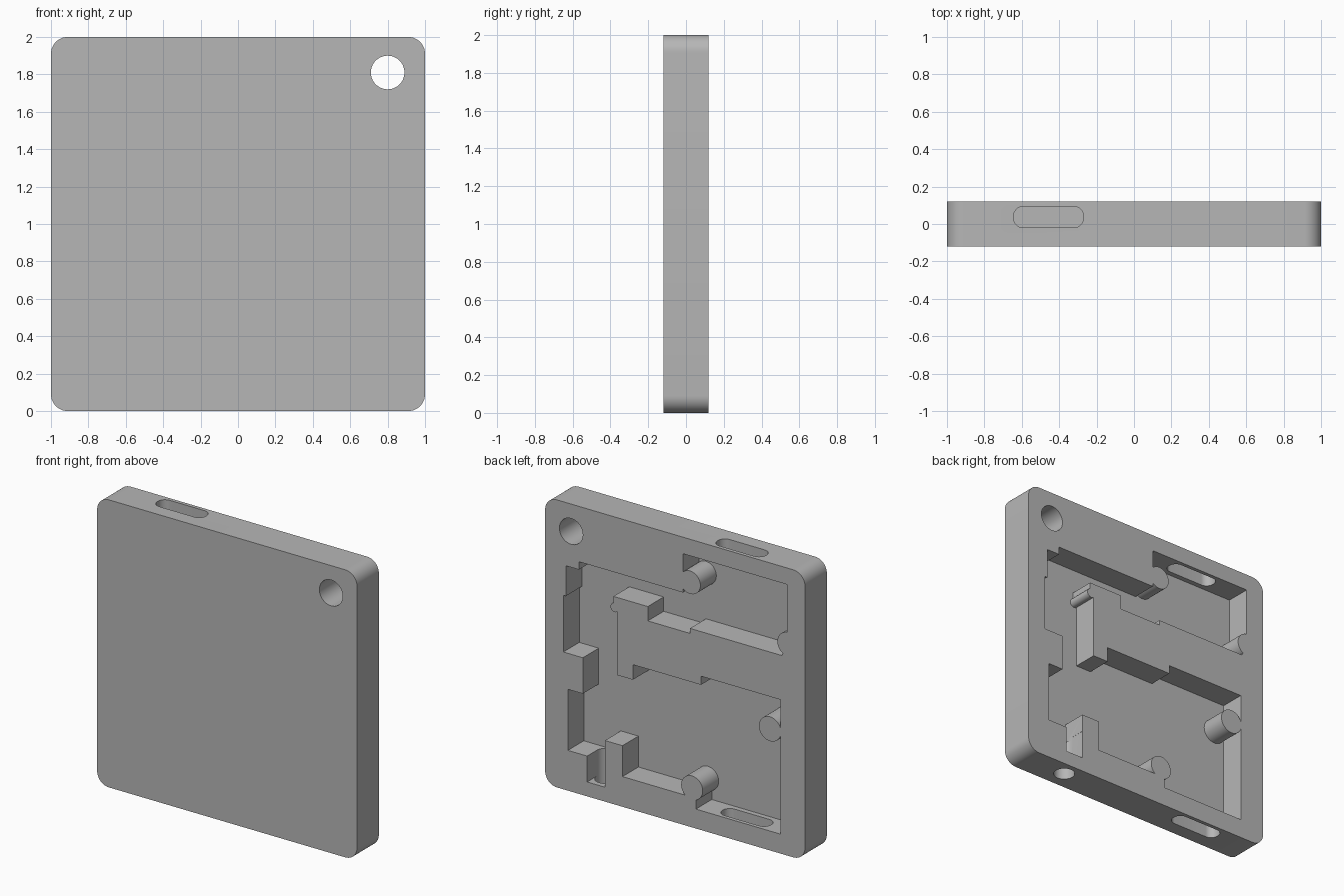
import bpy, bmesh, math

cube = bpy.data.objects.get("Cube")
if cube:
    bpy.data.objects.remove(cube, do_unlink=True)

HALF_T = 0.12      # half thickness of the plate
FLOOR = -0.055     # depth of the pocket floor


def prism(name, outline, lo, hi, axis="y"):
    """Extrude a closed outline along y (outline in x, z) or z (outline in x, y)."""
    bm = bmesh.new()
    place = (lambda a, b, h: (a, h, b)) if axis == "y" else (lambda a, b, h: (a, b, h))
    base = bm.faces.new([bm.verts.new(place(a, b, lo)) for a, b in outline])
    moved = bmesh.ops.extrude_face_region(bm, geom=[base], use_keep_orig=True)["geom"]
    for v in moved:
        if isinstance(v, bmesh.types.BMVert):
            v.co["xyz".index(axis)] = hi
    bmesh.ops.recalc_face_normals(bm, faces=bm.faces[:])
    mesh = bpy.data.meshes.new(name)
    bm.to_mesh(mesh)
    bm.free()
    obj = bpy.data.objects.new(name, mesh)
    bpy.context.collection.objects.link(obj)
    return obj


def circle(cx, cy, r, n=40):
    return [(cx + r * math.cos(math.tau * i / n), cy + r * math.sin(math.tau * i / n))
            for i in range(n)]


def rounded_rect(cx, cy, half_w, half_h, r, n=10):
    pts = []
    for q, (sx, sy) in enumerate([(1, 1), (-1, 1), (-1, -1), (1, -1)]):
        for i in range(n + 1):
            a = math.pi / 2 * (q + i / n)
            pts.append((cx + sx * (half_w - r) + r * math.cos(a),
                        cy + sy * (half_h - r) + r * math.sin(a)))
    return pts


def subtract(target, cutter):
    """Cut one solid out of another and discard the cutter."""
    cutter.hide_render = True
    mod = target.modifiers.new("cut", "BOOLEAN")
    mod.operation = "DIFFERENCE"
    mod.solver = "EXACT"
    mod.object = cutter
    bpy.context.view_layer.objects.active = target
    bpy.ops.object.modifier_apply(modifier=mod.name)
    bpy.data.objects.remove(cutter, do_unlink=True)


# Plate with rounded corners
case = prism("case_body", rounded_rect(0, 1, 1, 1, 0.09), -HALF_T, HALF_T)

# Pocket outline: top edge, divider tongue, lower bay, then up the stepped side
pocket_outline = [
    (.84, 1.56), (.74, 1.56), (.74, 1.615), (-.06, 1.615), (-.06, 1.885),
    (-.86, 1.885), (-.86, 1.45), (-.82, 1.38),
    (-.115, 1.38), (-.115, 1.345), (.21, 1.345), (.21, 1.445), (.475, 1.445),
    (.475, 1.37), (.445, 1.37), (.445, .905), (.325, .905), (.325, 1.01),
    (-.2, 1.01), (-.2, 1.07), (-.81, 1.07),
    (-.81, .135), (-.16, .135), (-.16, .21), (.405, .21), (.405, .425),
    (.54, .425), (.54, .28), (.825, .28), (.825, .705), (.71, .705),
    (.71, .955), (.86, .955), (.86, 1.35), (.84, 1.35),
]
pocket = prism("pocket_cutter", pocket_outline, FLOOR, 0.3)

# Round support posts left standing inside the pocket
posts = [(-.115, 1.7, .08), (-.87, 1.47, .083), (-.73, .845, .085),
         (-.13, .275, .083), (.465, 1.37, .032)]
for x, z, r in posts:
    subtract(pocket, prism("post", circle(x, z, r), -0.3, 0.5))
subtract(case, pocket)

# Corner hole
subtract(case, prism("corner_hole", circle(.8, 1.81, .09), -0.3, 0.3))

# Rounded slots through the top and bottom walls
for x, lo, hi in [(-.457, 1.8, 2.1), (-.495, -.1, .2)]:
    subtract(case, prism("port_slot", rounded_rect(x, .037, .187, .057, .053), lo, hi, "z"))

# Upright bore with an open channel above it
BORE_X, BORE_R = .608, .069
subtract(case, prism("bore", circle(BORE_X, .015, BORE_R), -.1, .3, "z"))
channel = [(BORE_X - BORE_R, .015), (BORE_X + BORE_R, .015),
           (BORE_X + BORE_R, .3), (BORE_X - BORE_R, .3)]
subtract(case, prism("channel", channel, .1, .3, "z"))

# Plain grey material
grey = bpy.data.materials.new("plain_grey")
grey.use_nodes = True
grey.diffuse_color = (.47, .47, .47, 1)
grey.node_tree.nodes["Principled BSDF"].inputs["Base Color"].default_value = (.47, .47, .47, 1)
case.data.materials.clear()
case.data.materials.append(grey)
for p in case.data.polygons:
    p.material_index = 0

# Smooth the curved walls and keep the edges crisp
bpy.ops.object.select_all(action="DESELECT")
case.select_set(True)
bpy.context.view_layer.objects.active = case
bpy.ops.object.shade_smooth_by_angle(angle=math.radians(30))
